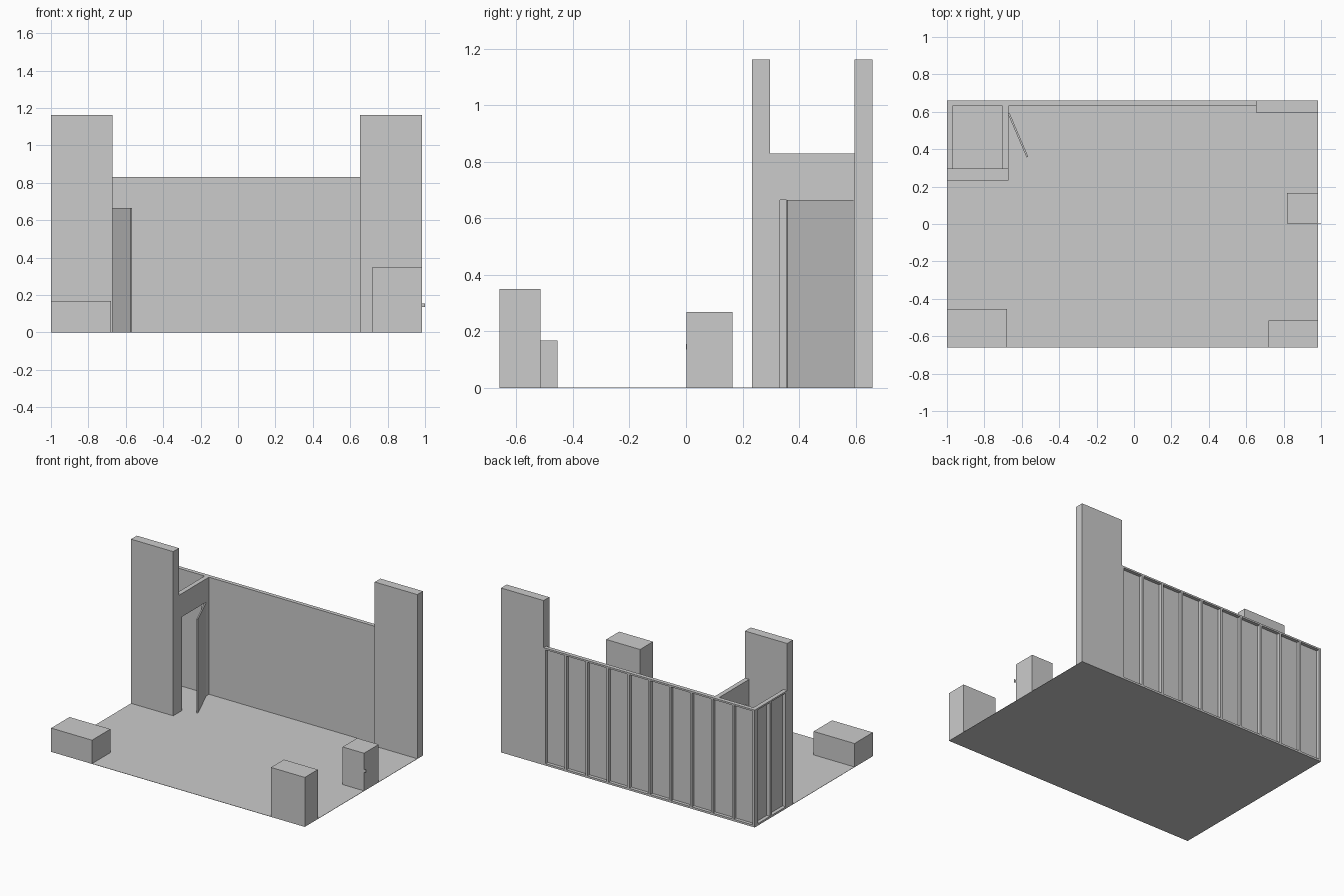
import bpy, bmesh, math
from mathutils import Matrix, Vector

if "Cube" in bpy.data.objects:
    bpy.data.objects.remove(bpy.data.objects["Cube"])


def add_boxes(name, boxes):
    """One object made of axis-aligned boxes (x0, x1, y0, y1, z0, z1)."""
    bm = bmesh.new()
    for x0, x1, y0, y1, z0, z1 in boxes:
        mat = Matrix.Translation(((x0 + x1) / 2, (y0 + y1) / 2, (z0 + z1) / 2))
        mat = mat @ Matrix.Diagonal((x1 - x0, y1 - y0, z1 - z0, 1))
        bmesh.ops.create_cube(bm, size=1, matrix=mat)
    mesh = bpy.data.meshes.new(name)
    bm.to_mesh(mesh)
    bm.free()
    obj = bpy.data.objects.new(name, mesh)
    bpy.context.collection.objects.link(obj)
    return obj


L, R, F, B = -1.0, 0.985, -0.66, 0.66    # floor edges
FLOOR, WALL, TOWER = 0.002, 0.83, 1.163  # heights
STUD, SHEET, RAIL = 0.016, 0.005, 0.012

# Floor
add_boxes("floor", [(L, R, F, B, 0, FLOOR)])

# Tall end panels
add_boxes("left_tower_panel", [(L, -0.67, 0.233, 0.298, FLOOR, TOWER)])
add_boxes("right_tower_panel", [(0.652, R, 0.597, B, FLOOR, TOWER)])

# Back wall: inner sheet with studs and rails on the outside
add_boxes("back_wall_sheet", [(L + 0.025, 0.652, 0.632, 0.632 + SHEET, FLOOR, WALL)])
y0 = 0.632 + SHEET
add_boxes("back_wall_rails", [(L, 0.652, y0, B, FLOOR, FLOOR + RAIL),
                              (L, 0.652, y0, B, WALL - RAIL, WALL)])
studs = []
for i in range(11):
    x = L + i * (0.652 - STUD - L) / 10
    studs.append((x, x + STUD, y0, B, FLOOR + RAIL, WALL - RAIL))
add_boxes("back_wall_studs", studs)

# Left wall, framed the same way
x1 = -0.97 - SHEET
add_boxes("left_wall_sheet", [(x1, -0.97, 0.298, 0.632, FLOOR, WALL)])
add_boxes("left_wall_rails", [(L, x1, 0.298, y0, FLOOR, FLOOR + RAIL),
                              (L, x1, 0.298, y0, WALL - RAIL, WALL)])
add_boxes("left_wall_studs", [(L, x1, y, y + STUD, FLOOR + RAIL, WALL - RAIL)
                              for y in (0.298, 0.475, y0 - STUD)])

# Closet wall with doorway
add_boxes("doorway_wall", [(-0.703, -0.67, 0.298, 0.333, FLOOR, WALL),
                           (-0.703, -0.67, 0.592, 0.632, FLOOR, WALL),
                           (-0.703, -0.67, 0.333, 0.592, 0.665, WALL)])

# Open door, swung out on its back hinge
hinge, tip = Vector((-0.67, 0.592, 0)), Vector((-0.57, 0.358, 0))
swing = tip - hinge
door = add_boxes("door", [(0, swing.length, -0.005, 0.005, FLOOR, 0.665)])
door.location = hinge
door.rotation_euler.z = math.atan2(swing.y, swing.x)

# Counters and pedestals
add_boxes("low_counter", [(L, -0.68, F, -0.455, FLOOR, 0.168)])
add_boxes("front_pedestal", [(0.72, R, F, -0.515, FLOOR, 0.35)])
add_boxes("side_pedestal", [(0.817, R, 0.002, 0.165, FLOOR, 0.268)])

# Small tab past the edge of the side pedestal
add_boxes("pedestal_tab", [(R, 1.0, 0.0, 0.003, 0.135, 0.155)])
